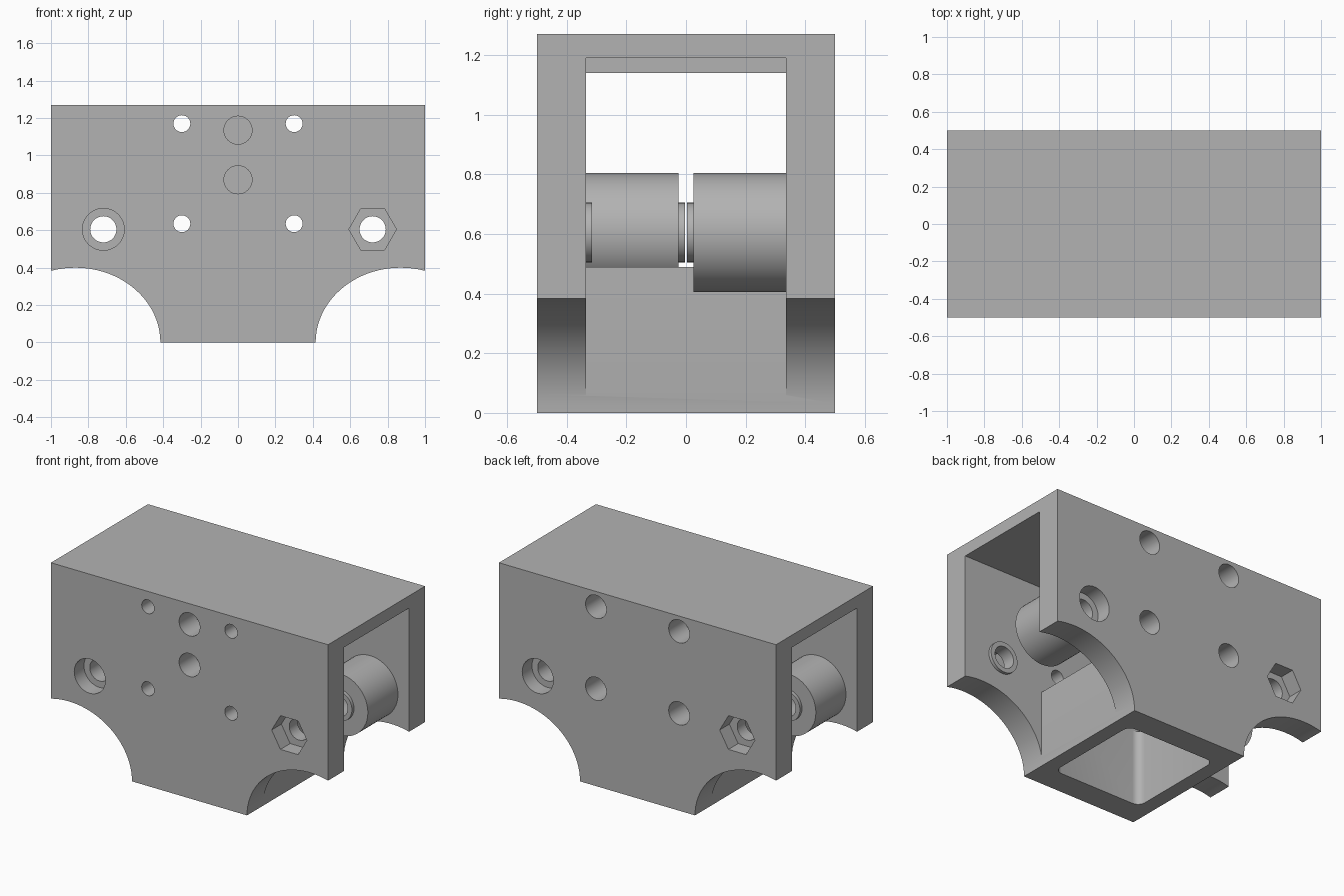
import bpy, bmesh, math
from mathutils import Matrix

if "Cube" in bpy.data.objects:
    bpy.data.objects.remove(bpy.data.objects["Cube"])

grey = bpy.data.materials.new("plain_grey")
grey.diffuse_color = (0.45, 0.45, 0.45, 1)
grey.use_nodes = True
grey.node_tree.nodes["Principled BSDF"].inputs["Base Color"].default_value = grey.diffuse_color
W, H, T = 0.5, 1.27, 0.335      # half depth, height, inner face of side walls


def make(name, bm):
    bmesh.ops.recalc_face_normals(bm, faces=bm.faces)
    me = bpy.data.meshes.new(name)
    bm.to_mesh(me)
    bm.free()
    ob = bpy.data.objects.new(name, me)
    bpy.context.collection.objects.link(ob)
    me.materials.append(grey)
    return ob


def extrude(name, pts, vec):
    bm = bmesh.new()
    f = bm.faces.new([bm.verts.new(p) for p in pts])
    r = bmesh.ops.extrude_face_region(bm, geom=[f])
    bmesh.ops.translate(bm, vec=vec, verts=[v for v in r["geom"] if isinstance(v, bmesh.types.BMVert)])
    return make(name, bm)


def rod(x, z, r, y0, y1, n=48):
    pts = [(x + r * math.cos(2 * math.pi * i / n), y0, z + r * math.sin(2 * math.pi * i / n)) for i in range(n)]
    return extrude("cutter", pts, (0, y1 - y0, 0))


def box(x0, x1, y0, y1, z0, z1):
    pts = [(x0, y0, z0), (x1, y0, z0), (x1, y1, z0), (x0, y1, z0)]
    return extrude("cutter", pts, (0, 0, z1 - z0))


def cut(target, cutter):
    cutter.hide_render = True
    m = target.modifiers.new("cut", 'BOOLEAN')
    m.operation, m.solver, m.object = 'DIFFERENCE', 'EXACT', cutter
    bpy.context.view_layer.objects.active = target
    bpy.ops.object.modifier_apply(modifier="cut")
    bpy.data.objects.remove(cutter)


# Outer housing: T-shaped profile with a curved arch on each side
CX, A, B = 0.87, 0.455, 0.40
a0 = math.acos((1 - CX) / A)
arch = [(CX + A * math.cos(t), B * math.sin(t)) for t in
        (math.pi + (a0 - math.pi) * i / 24 for i in range(25))]
prof = arch + [(1, H)]
prof += [(-x, z) for x, z in reversed(prof)]
housing = extrude("housing", [(x, -W, z) for x, z in prof], (0, 2 * W, 0))

# Open channel between the walls, lower in the middle, beside and above the leg
for s in (-1, 1):
    cut(housing, box(min(s * 0.42, s * 1.2), max(s * 0.42, s * 1.2), -T, T, -0.2, 1.19))
cut(housing, box(-0.5, 0.5, -T, T, 0.49, 1.14))

# Rounded rectangular pocket up through the leg
R, px, py = 0.05, 0.32, T
pocket = []
for k, (sx, sy) in enumerate(((1, 1), (-1, 1), (-1, -1), (1, -1))):
    for i in range(7):
        t = math.pi / 2 * (k + i / 6)
        pocket.append((sx * (px - R) + R * math.cos(t), sy * (py - R) + R * math.sin(t), -0.1))
cut(housing, extrude("cutter", pocket, (0, 0, 0.7)))

# Four bolt holes, narrow at the front and wide through the back wall
for x in (-0.3, 0.3):
    for z in (0.635, 1.17):
        cut(housing, rod(x, z, 0.045, -0.6, 0.6))
        cut(housing, rod(x, z, 0.075, T, 0.6))
# Two round holes in the middle of the front wall
for z in (0.87, 1.135):
    cut(housing, rod(0, z, 0.075, -0.6, -T))

# Axle holes with a round recess on one wall and a hexagonal one on the other
AX, AZ = 0.72, 0.605
for s in (-1, 1):
    cut(housing, rod(s * AX, AZ, 0.07, -0.6, 0.6))
    cut(housing, rod(s * AX, AZ, 0.112, s * 0.4, s * 0.6))
    cut(housing, rod(s * AX, AZ, 0.127, -s * 0.4, -s * 0.6, 6))


def tube(name, x, steps, s):
    """Lathed hollow spacer: steps are (radius, y) pairs, s flips it along y."""
    bm = bmesh.new()
    vs = [bm.verts.new((r, 0, y)) for r, y in steps]
    es = [bm.edges.new((vs[i], vs[(i + 1) % len(vs)])) for i in range(len(vs))]
    bmesh.ops.spin(bm, geom=vs + es, cent=(0, 0, 0), axis=(0, 0, 1), angle=2 * math.pi, steps=48)
    bmesh.ops.remove_doubles(bm, verts=bm.verts, dist=1e-5)
    bm.transform(Matrix.Translation((x, 0, AZ)) @ Matrix.Rotation(-s * math.pi / 2, 4, 'X'))
    return make(name, bm)


# Thick bosses with a raised collar, and thin collars on the facing walls
for s, side in ((-1, "left"), (1, "right")):
    tube("boss_" + side, s * AX, [(0.07, T), (0.2, T), (0.2, 0.025), (0.1, 0.025), (0.1, 0.003), (0.07, 0.003)], s)
    tube("collar_" + side, s * AX, [(0.07, T), (0.1, T), (0.1, T - 0.02), (0.07, T - 0.02)], -s)

for ob in bpy.context.scene.objects:
    ob.select_set(True)
bpy.context.view_layer.objects.active = housing
bpy.ops.object.shade_smooth_by_angle(angle=math.radians(30))
